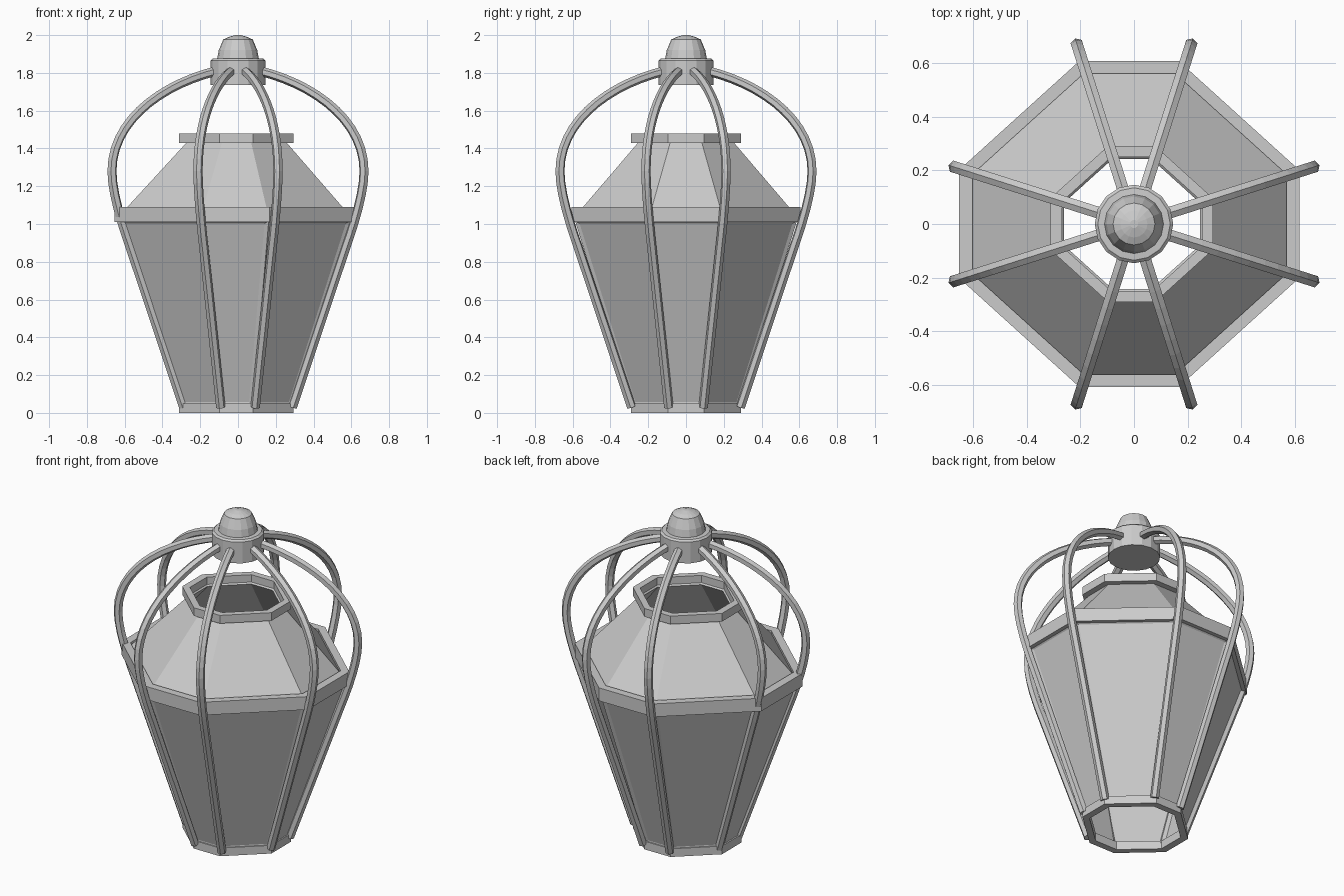
import bpy, bmesh, math
from mathutils import Vector, Matrix
from mathutils.geometry import interpolate_bezier

cube = bpy.data.objects.get("Cube")
if cube:
    bpy.data.objects.remove(cube)

metal = bpy.data.materials.new("plain_grey")
metal.use_nodes = True
GREY = (0.6, 0.6, 0.6, 1)
metal.diffuse_color = GREY
metal.node_tree.nodes["Principled BSDF"].inputs["Base Color"].default_value = GREY


def finish(name, bm):
    bmesh.ops.recalc_face_normals(bm, faces=bm.faces)
    mesh = bpy.data.meshes.new(name)
    bm.to_mesh(mesh)
    bm.free()
    mesh.materials.append(metal)
    obj = bpy.data.objects.new(name, mesh)
    bpy.context.collection.objects.link(obj)
    return obj


def loft(loops, wrap=False, caps=False):
    """Bridge successive loops of points with quads."""
    bm = bmesh.new()
    rings = [[bm.verts.new(p) for p in loop] for loop in loops]
    n = len(rings[0])
    pairs = list(zip(rings, rings[1:])) + ([(rings[-1], rings[0])] if wrap else [])
    for a, b in pairs:
        for i in range(n):
            j = (i + 1) % n
            bm.faces.new((a[i], a[j], b[j], b[i]))
    if caps:
        bm.faces.new(rings[0])
        bm.faces.new(rings[-1])
    return bm


def octagon(size, z):
    """Slightly uneven octagon with short cardinal sides."""
    quarter = [(1.045, 0.33), (0.305, 1)]
    pts = [(x, y) for x, y in quarter]
    pts += [(-x, y) for x, y in reversed(quarter)]
    pts += [(-x, -y) for x, y in pts[:2]] + [(x, -y) for x, y in reversed(quarter)]
    return [(size * (x - 0.03), size * y, z) for x, y in pts]


def collar(name, outer, inner, low, high):
    finish(name, loft([octagon(outer, low), octagon(outer, high),
                       octagon(inner, high), octagon(inner, low)], wrap=True))


def shell(name, low, high, frame=0):
    bm = loft([octagon(*low), octagon(*high)])
    bmesh.ops.recalc_face_normals(bm, faces=bm.faces)
    if frame:
        bmesh.ops.inset_individual(bm, faces=bm.faces[:], thickness=frame, depth=-0.008)
    obj = finish(name, bm)
    solid = obj.modifiers.new("thickness", 'SOLIDIFY')
    solid.thickness = 0.012
    solid.offset = -1


# Octagonal body: collars, framed walls and sloping shoulder
collar("base_collar", 0.29, 0.25, 0, 0.05)
collar("middle_collar", 0.607, 0.56, 1.01, 1.09)
collar("top_collar", 0.29, 0.25, 1.43, 1.48)
shell("lower_walls", (0.272, 0.04), (0.577, 1.02), frame=0.022)
shell("shoulder", (0.575, 1.055), (0.25, 1.435))

# Hub and bell-shaped finial
profile = [(0.146, 1.735), (0.146, 1.865), (0.135, 1.875), (0.11, 1.877),
           (0.102, 1.92), (0.078, 1.977), (0.05, 1.99), (0.015, 2.0)]
SIDES = 16
finish("hub_finial", loft([[(r * math.cos(math.tau * i / SIDES),
                             r * math.sin(math.tau * i / SIDES), z)
                            for i in range(SIDES)] for r, z in profile], caps=True))

# Curved ribs: a hexagonal section swept along a bulging path
knots = [((0.12, 1.81), (0.42, 1.74), (0.70, 1.55), (0.70, 1.28)),
         ((0.70, 1.28), (0.70, 1.17), (0.645, 1.0), (0.60, 0.88)),
         ((0.60, 0.88), (0.50, 0.60), (0.40, 0.31), (0.302, 0.03))]
path = []
for segment, steps in zip(knots, (14, 7, 2)):
    pts = interpolate_bezier(*[Vector((r, 0, z)) for r, z in segment], steps)
    path += pts if not path else pts[1:]
side = Vector((0, 1, 0))
sections = []
for i, p in enumerate(path):
    tangent = (path[min(i + 1, len(path) - 1)] - path[max(i - 1, 0)]).normalized()
    out = side.cross(tangent)
    sections.append([p + 0.025 * (math.cos(k * math.pi / 3) * out
                                  + math.sin(k * math.pi / 3) * side)
                     for k in range(6)])
LEAN = math.radians(17.6)
for q in range(4):
    for s in (-1, 1):
        bm = loft(sections, caps=True)
        turn = Matrix.Rotation(q * math.pi / 2 + s * LEAN, 4, 'Z')
        bmesh.ops.transform(bm, matrix=turn, verts=bm.verts)
        finish(f"rib_{q * 2 + (s + 1) // 2 + 1}", bm)
